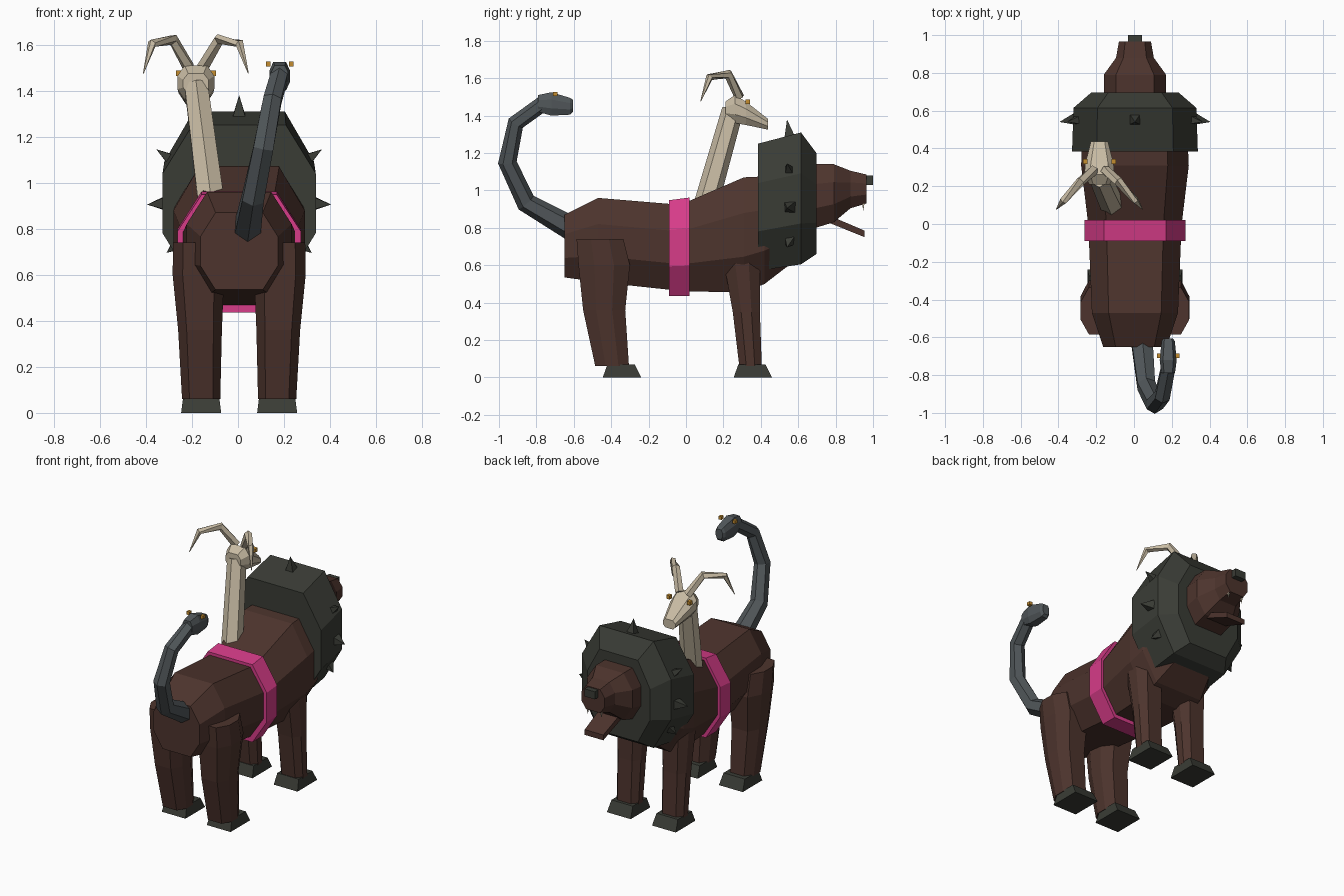
import bpy, bmesh, math
from mathutils import Vector

if "Cube" in bpy.data.objects:
    bpy.data.objects.remove(bpy.data.objects["Cube"])

CX = 0.005  # body centre line


def material(name, rgb):
    m = bpy.data.materials.new(name)
    m.diffuse_color = (*rgb, 1)
    m.use_nodes = True
    m.node_tree.nodes["Principled BSDF"].inputs["Base Color"].default_value = m.diffuse_color
    return m


BROWN = material("brown hide", (0.074, 0.034, 0.026))
DARK = material("dark mane", (0.042, 0.045, 0.036))
BONE = material("bone", (0.58, 0.50, 0.37))
GREY = material("slate grey", (0.082, 0.095, 0.102))
PINK = material("pink strap", (0.68, 0.045, 0.25))
AMBER = material("amber", (0.56, 0.27, 0.03))

# unit cross-sections: u in -1..1 across, v in 0..1 along the other way
OCT = [(-.61, 0), (.61, 0), (1, .31), (1, .69), (.61, 1), (-.61, 1), (-1, .69), (-1, .31)]
BOX = [(-1, 0), (1, 0), (1, 1), (-1, 1)]


def skin(name, rings, mat):
    """Join rings of points into a closed flat-faced solid."""
    bm = bmesh.new()
    vs = [[bm.verts.new(p) for p in r] for r in rings]
    n = len(vs[0])
    for a, b in zip(vs, vs[1:]):
        for i in range(n):
            j = (i + 1) % n
            bm.faces.new((a[i], a[j], b[j], b[i]))
    bm.faces.new(vs[0])
    bm.faces.new(vs[-1])
    bmesh.ops.remove_doubles(bm, verts=bm.verts, dist=0.0005)
    bmesh.ops.recalc_face_normals(bm, faces=bm.faces)
    me = bpy.data.meshes.new(name)
    bm.to_mesh(me)
    bm.free()
    me.materials.append(mat)
    ob = bpy.data.objects.new(name, me)
    bpy.context.collection.objects.link(ob)
    return ob


def loft_y(name, secs, mat, cx=CX, prof=OCT):
    """Sections (y, half width, bottom z, top z)."""
    return skin(name, [[(cx + u * w, y, a + v * (b - a)) for u, v in prof]
                       for y, w, a, b in secs], mat)


def loft_z(name, secs, mat, prof=OCT):
    """Sections (z, centre x, half width, back y, front y)."""
    return skin(name, [[(cx + u * w, a + v * (b - a), z) for u, v in prof]
                       for z, cx, w, a, b in secs], mat)


def tube(name, pts, radii, mat, n=6, ref=(1, 0, 0)):
    """Tapered tube along a path."""
    pts = [Vector(p) for p in pts]
    rings = []
    for i, (p, r) in enumerate(zip(pts, radii)):
        t = Vector((0, 0, 0))
        if i:
            t += (p - pts[i - 1]).normalized()
        if i < len(pts) - 1:
            t += (pts[i + 1] - p).normalized()
        t.normalize()
        s = Vector(ref)
        s = (s - t * s.dot(t)).normalized()
        q = t.cross(s)
        rings.append([p + r * (math.cos(a) * s + math.sin(a) * q)
                      for a in (math.tau * (k + .5) / n for k in range(n))])
    return skin(name, rings, mat)


# body and strap
loft_y("body", [(-.65, .168, .535, .87), (-.47, .228, .51, .96), (-.05, .245, .465, .925),
                (.02, .25, .46, .945), (.31, .285, .455, 1.07), (.42, .28, .50, 1.075),
                (.55, .22, .60, 1.05)], BROWN)
loft_y("strap", [(-.09, .268, .435, .948), (.02, .268, .435, .962)], PINK)

# mane with spikes
loft_y("mane", [(.385, .333, .57, 1.25), (.615, .325, .605, 1.31), (.697, .23, .66, 1.20)], DARK)
SPIKES = [(0, 1.28, 0, 1.38)]
for s in (-1, 1):
    SPIKES += [(s * .28, 1.09, s * .36, 1.145), (s * .32, .91, s * .40, .905),
               (s * .26, .74, s * .315, .695)]
for x0, z0, x1, z1 in SPIKES:
    tube("mane_spike", [(CX + x0, .555, z0), (CX + x1, .54, z1)], (.042, 0), DARK, 4, (0, 1, 0))

# lion head
loft_y("lion_head", [(.66, .165, .79, 1.14), (.79, .165, .83, 1.14), (.88, .10, .905, 1.105),
                     (.965, .085, .93, 1.085)], BROWN)
loft_y("nose", [(.96, .038, 1.03, 1.08), (1.0, .038, 1.03, 1.08)], DARK, prof=BOX)
loft_y("lower_jaw", [(.72, .075, .845, .885), (.955, .068, .75, .785)], BROWN, prof=BOX)
for s in (-1, 1):
    x = CX + s * .05
    tube("fang", [(x, .948, .965), (x, .948, .89)], (.016, 0), BONE, 4)

# legs and paws
for s in (-1, 1):
    x = CX + s * .165
    loft_z("hind_leg", [(.06, x, .083, -.485, -.305), (.36, x + s * .005, .095, -.55, -.325),
                        (.60, x + s * .012, .112, -.575, -.30),
                        (.74, x + s * .01, .112, -.585, -.335)], BROWN)
    loft_z("front_leg", [(.06, x, .08, .285, .405), (.35, x, .085, .25, .395),
                         (.60, x, .095, .205, .395), (.72, x, .095, .22, .39)], BROWN)
    for y in (-.445, .255):
        loft_z("paw", [(0, x, .087, y, y + .205), (.07, x, .078, y + .025, y + .17)],
               DARK, BOX)

# goat neck, head and horns
GX = -.183
tube("goat_neck", [(-.115, .10, .90), (GX, .25, 1.43)], (.066, .058), BONE)
loft_y("goat_head", [(.21, .055, 1.385, 1.475), (.262, .08, 1.36, 1.51),
                     (.32, .075, 1.35, 1.475), (.438, .045, 1.325, 1.383)], BONE, GX)
for s in (-1, 1):
    tube("goat_horn", [(GX + s * .03, .285, 1.50), (GX + s * .10, .225, 1.622),
                       (GX + s * .19, .125, 1.605), (GX + s * .228, .078, 1.475)],
         (.027, .025, .02, .002), BONE, 5)
    loft_y("goat_eye", [(.317, .012, 1.463, 1.487), (.343, .012, 1.463, 1.487)],
           AMBER, GX + s * .075, BOX)

# snake tail and head
SX = .181
tube("snake_tail", [(.04, -.60, .79), (.065, -.855, .935), (.11, -.955, 1.15),
                    (.15, -.91, 1.36), (SX, -.76, 1.468)],
     (.066, .054, .05, .045, .042), GREY)
loft_y("snake_head", [(-.79, .036, 1.42, 1.51), (-.72, .045, 1.40, 1.525),
                      (-.62, .035, 1.405, 1.495), (-.605, .025, 1.42, 1.485)], GREY, SX)
for s in (-1, 1):
    loft_y("snake_eye", [(-.71, .010, 1.505, 1.526), (-.686, .010, 1.505, 1.526)],
           AMBER, SX + s * .05, BOX)
